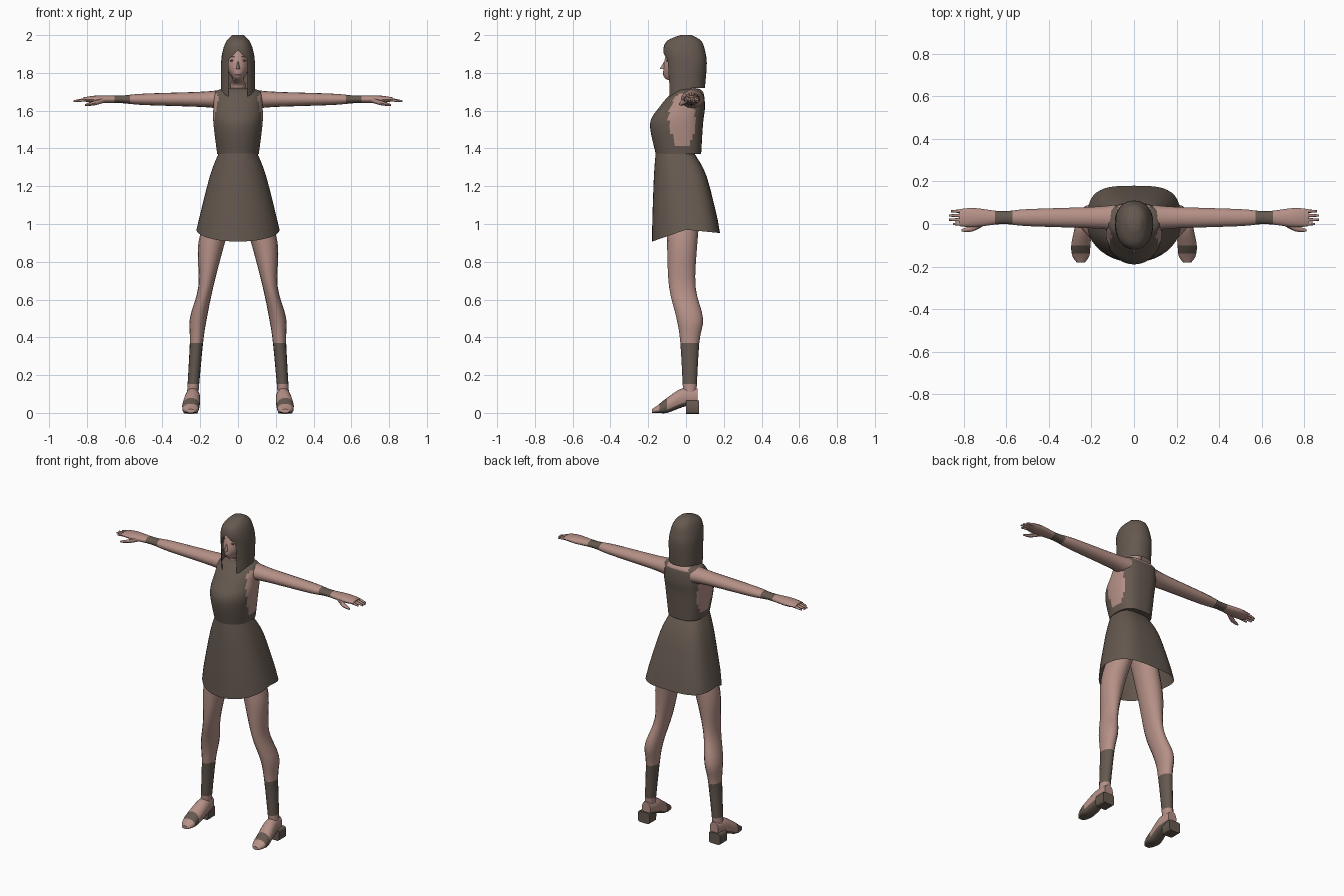
import bpy, bmesh
from math import sin, cos, asin, pi, copysign, radians
from mathutils import Vector

if "Cube" in bpy.data.objects:
    bpy.data.objects.remove(bpy.data.objects["Cube"], do_unlink=True)


def material(name, red, green, blue):
    mat = bpy.data.materials.new(name)
    mat.use_nodes = True
    mat.diffuse_color = (red, green, blue, 1)
    shader = next(node for node in mat.node_tree.nodes if node.type == 'BSDF_PRINCIPLED')
    shader.inputs["Base Color"].default_value = (red, green, blue, 1)
    return mat


SKIN = material("skin", .46, .28, .24)
DARK = material("dark_brown", .13, .1, .08)


def finish(name, bm, base, rule=None):
    """Make a smooth object; faces that satisfy rule(centre, normal) take the other colour."""
    bmesh.ops.remove_doubles(bm, verts=bm.verts, dist=.0001)
    bmesh.ops.recalc_face_normals(bm, faces=bm.faces)
    for face in bm.faces:
        face.smooth = True
        if rule and rule(face.calc_center_median(), face.normal):
            face.material_index = 1
    mesh = bpy.data.meshes.new(name)
    bm.to_mesh(mesh)
    bm.free()
    mesh.materials.append(base)
    mesh.materials.append(DARK if base == SKIN else SKIN)
    mesh.set_sharp_from_angle(angle=radians(50))
    bpy.context.collection.objects.link(bpy.data.objects.new(name, mesh))


def smooth_path(rings, steps):
    """Yield rings along a spline through the given ones."""
    rings = [Vector(ring) for ring in rings]
    for i in range(len(rings) - 1):
        start, end = rings[i], rings[i + 1]
        leave = (end - rings[max(i - 1, 0)]) / 2
        arrive = (rings[min(i + 2, len(rings) - 1)] - start) / 2
        for k in range(steps):
            t = k / steps
            yield (start + (end - start) * (t * t * (3 - 2 * t))
                   + leave * (t * (1 - t) ** 2) - arrive * (t * t * (1 - t)))
    yield rings[-1]


def rounded(value, exponent):
    return copysign(abs(value) ** exponent, value)


def loft(name, axis, rings, base=SKIN, sides=16, front=1, back=1, steps=4, open_start=False,
         gap=None, warp=None, mirror=1, rule=None):
    """Skin rings (position, centre u, centre v, radius u, radius v) along an axis."""
    bm = bmesh.new()
    rows = []
    for t, cu, cv, ru, rv in smooth_path(rings, steps):
        start = asin((gap(t) / ru) ** (1 / front)) if gap else 0
        row = []
        for k in range(sides + 1):
            angle = start + 2 * (pi - start) * k / sides
            exponent = front if cos(angle) > 0 else back
            u = cu + ru * rounded(sin(angle), exponent)
            v = cv - rv * rounded(cos(angle), exponent)
            point = Vector({'z': (u, v, t), 'x': (t, u, v), 'y': (u, t, v)}[axis])
            if warp:
                warp(point)
            point.x *= mirror
            row.append(bm.verts.new(point))
        rows.append(row)
    for low, high in zip(rows, rows[1:]):
        for k in range(sides):
            bm.faces.new((low[k], low[k + 1], high[k + 1], high[k]))
    if not open_start:
        bm.faces.new(rows[0][:-1])
    bm.faces.new(rows[-1][:-1])
    finish(name, bm, base, rule)


def upright(*rings):
    """Rings centred on the body: height, centre y, half width, half depth."""
    return [(z, 0, y, width, depth) for z, y, width, depth in rings]


def plate(name, x, y, z, width, height):
    """Thin rounded plate for a painted face detail."""
    bm = bmesh.new()
    bmesh.ops.create_uvsphere(bm, u_segments=12, v_segments=6, radius=1)
    bmesh.ops.scale(bm, vec=(width, .004, height), verts=bm.verts)
    bmesh.ops.translate(bm, vec=(x, y, z), verts=bm.verts)
    finish(name, bm, DARK)


# Skirt: flared, open below, with the hem dipping at the front
def dip_hem(point):
    if point.z < .98:
        point.z -= abs(point.y) * (.35 if point.y < 0 else .1)


loft("skirt", 'z', upright((.97, 0, .22, .18), (1.25, -.03, .15, .14), (1.38, -.06, .1, .1)),
     DARK, sides=40, back=.6, open_start=True, warp=dip_hem)


# Bodice: bare skin at the arm openings and the scooped back neckline
def bare(centre, normal):
    across, up = (centre.y + .02) / .07, (centre.z - 1.55) / .14
    arm_opening = abs(centre.x) > .07 and across ** 2 + up ** 2 < 1
    return arm_opening or (centre.z > 1.69 and abs(centre.x) < .07 and centre.y > -.02)


loft("bodice", 'z', upright((1.37, -.04, .11, .12), (1.53, -.05, .13, .14), (1.62, -.02, .13, .12),
                            (1.7, .01, .12, .08), (1.72, .01, .05, .04)),
     DARK, sides=48, back=.7, steps=6, rule=bare)

# Head, neck and face
loft("head", 'z', upright((1.68, .01, .04, .04), (1.74, .01, .04, .04), (1.77, -.02, .03, .09),
                          (1.82, -.02, .06, .1), (1.88, -.01, .06, .1), (1.95, -.01, .04, .07)),
     sides=24)
loft("nose", 'z', upright((1.82, -.12, .01, .02), (1.87, -.1, .005, .01)), sides=8)
plate("mouth", 0, -.117, 1.79, .013, .002)


# Hair: long shell parted over the face, the front locks longer than the back
def parting(height):
    return max(0, min(.05, 1.92 - height))


def lengthen_locks(point):
    if point.z < 1.73:
        point.z -= .06 * max(0, min(1, .3 - 10 * point.y))


loft("hair", 'z', upright((1.72, 0, .09, .1), (1.85, 0, .09, .11), (1.92, -.01, .08, .11),
                          (1.97, -.01, .06, .09), (2, 0, .03, .03)),
     DARK, sides=32, front=.9, back=.9, open_start=True, gap=parting, warp=lengthen_locks)

# Limbs: rings are shared by both sides
arm = [(x, .03, 1.66, depth, height) for x, depth, height in
       ((.09, .06, .05), (.2, .05, .04), (.5, .04, .03), (.62, .03, .02), (.75, .045, .02),
        (.82, .04, .01))]
leg = [(1.1, .08, -.01, .07, .09), (.9, .14, -.02, .07, .08), (.67, .17, -.02, .04, .07),
       (.5, .21, .02, .045, .07), (.37, .22, .02, .035, .05), (.1, .24, .02, .03, .035)]
foot = [(-.18, .25, .01, .02, .01), (-.15, .25, .02, .04, .02), (-.1, .25, .04, .045, .04),
        (-.02, .24, .08, .04, .05), (.06, .24, .09, .03, .04)]
heel = [(0, .25, .03, .04, .035), (.07, .25, .03, .04, .035)]


def wristband(centre, normal):
    return .58 < abs(centre.x) < .66


def sock(centre, normal):
    return .13 < centre.z < .37


def shoe(centre, normal):
    return normal.z < -.2 or -.14 < centre.y < -.1


for label, side in (("left", 1), ("right", -1)):
    loft(label + "_arm", 'x', arm, mirror=side, rule=wristband)
    for k, reach in enumerate((.85, .87, .87, .86)):
        y = k * .02
        loft(f"{label}_finger_{k}", 'x', [(.8, y, 1.66, .01, .01), (reach, y, 1.65, .005, .005)],
             sides=8, mirror=side)
    loft(label + "_thumb", 'x', [(.7, .01, 1.66, .015, .015), (.76, -.02, 1.64, .015, .012),
                                 (.81, -.03, 1.63, .006, .005)], sides=8, mirror=side)
    loft(label + "_leg", 'z', leg, mirror=side, rule=sock)
    loft(label + "_foot", 'y', foot, front=.6, mirror=side, rule=shoe)
    loft(label + "_heel", 'y', heel, DARK, front=.3, back=.3, mirror=side)
    plate(label + "_eye", side * .03, -.1, 1.865, .014, .005)
    plate(label + "_brow", side * .03, -.1, 1.885, .015, .002)
